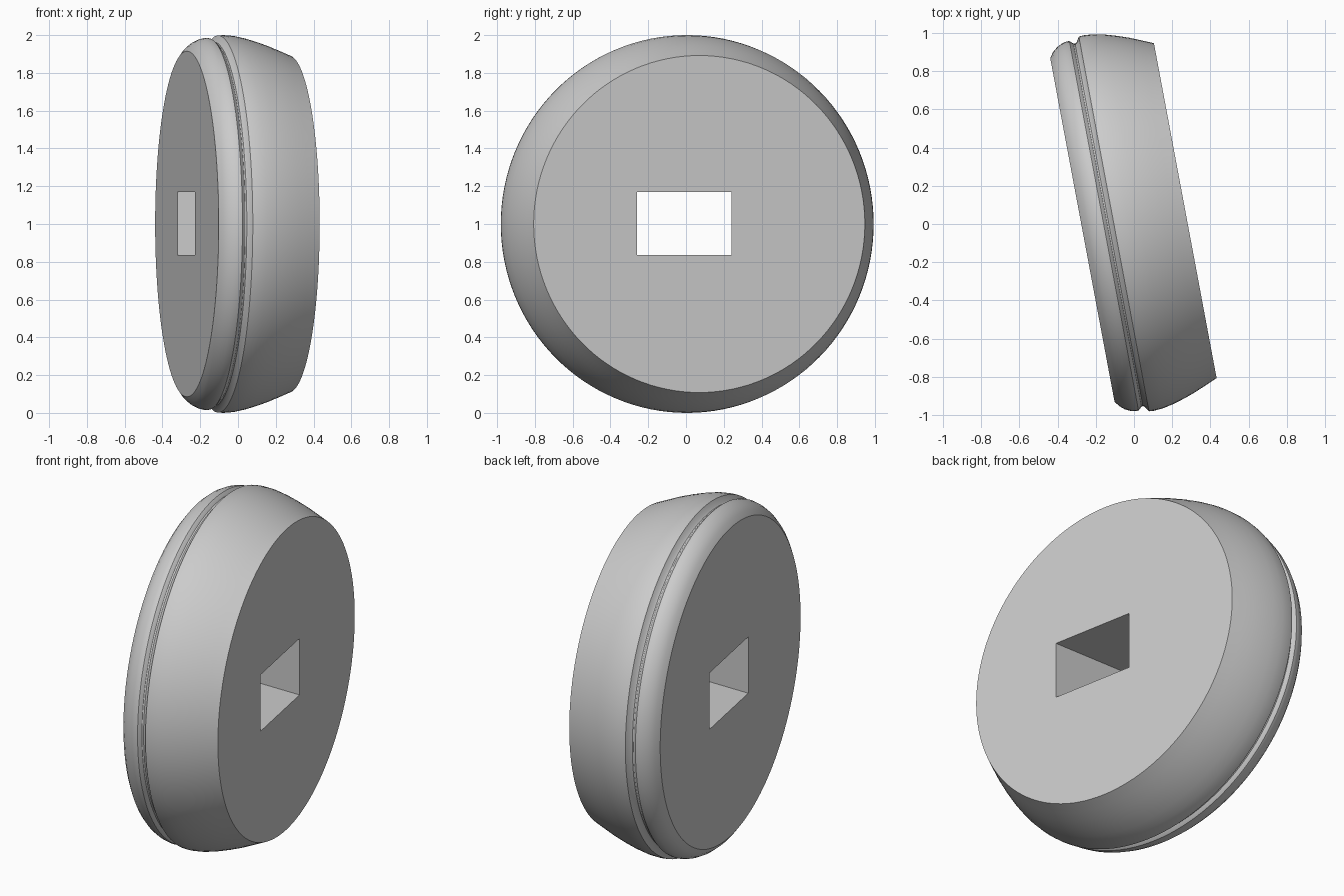
import bpy, bmesh, math
from mathutils import Matrix, Vector

cube = bpy.data.objects.get("Cube")
if cube:
    bpy.data.objects.remove(cube, do_unlink=True)

SEGMENTS = 128
TURN = math.radians(10.6)

grey = bpy.data.materials.new("light grey")
grey.use_nodes = True
colour = (0.6, 0.6, 0.6, 1)
grey.diffuse_color = colour
grey.node_tree.nodes["Principled BSDF"].inputs["Base Color"].default_value = colour


def add_object(name, bm):
    bmesh.ops.recalc_face_normals(bm, faces=bm.faces[:])
    mesh = bpy.data.meshes.new(name)
    bm.to_mesh(mesh)
    bm.free()
    mesh.materials.append(grey)
    obj = bpy.data.objects.new(name, mesh)
    bpy.context.collection.objects.link(obj)
    return obj


# Wheel profile (position along the axle, radius): rounded lip, groove, tapered tread
profile = [(-0.275, 0.915), (-0.255, 0.943), (-0.23, 0.964), (-0.2, 0.979),
           (-0.175, 0.985), (-0.16, 0.984), (-0.15, 0.976), (-0.142, 0.967),
           (-0.133, 0.965), (-0.124, 0.971), (-0.107, 0.998),
           (-0.08, 1.0), (-0.03, 0.996), (0.03, 0.983), (0.09, 0.965),
           (0.15, 0.944), (0.21, 0.919), (0.273, 0.892)]

bm = bmesh.new()
rings = []
for u, r in profile:
    angles = [2 * math.pi * i / SEGMENTS for i in range(SEGMENTS)]
    rings.append([bm.verts.new((u, r * math.cos(a), r * math.sin(a))) for a in angles])
for low, high in zip(rings, rings[1:]):
    for i in range(SEGMENTS):
        j = (i + 1) % SEGMENTS
        bm.faces.new((low[i], low[j], high[j], high[i]))
bm.faces.new(rings[0])
bm.faces.new(rings[-1])
bm.transform(Matrix.Translation((0, 0.02, 1)) @ Matrix.Rotation(TURN, 4, "Z"))
wheel = add_object("wheel", bm)

# Rectangular axle hole, straight along x
bm = bmesh.new()
bmesh.ops.create_cube(bm, size=1)
bm.transform(Matrix.Translation((0, -0.01, 1.003)) @ Matrix.Diagonal((2, 0.5, 0.335, 1)))
cutter = add_object("axle_hole_cutter", bm)
cutter.hide_render = True

cut = wheel.modifiers.new("axle hole", "BOOLEAN")
cut.object = cutter
cut.operation = "DIFFERENCE"
cut.solver = "EXACT"

bpy.ops.object.select_all(action="DESELECT")
wheel.select_set(True)
bpy.context.view_layer.objects.active = wheel
bpy.ops.object.modifier_apply(modifier=cut.name)
bpy.data.objects.remove(cutter, do_unlink=True)
bpy.ops.object.shade_smooth_by_angle(angle=math.radians(30))
